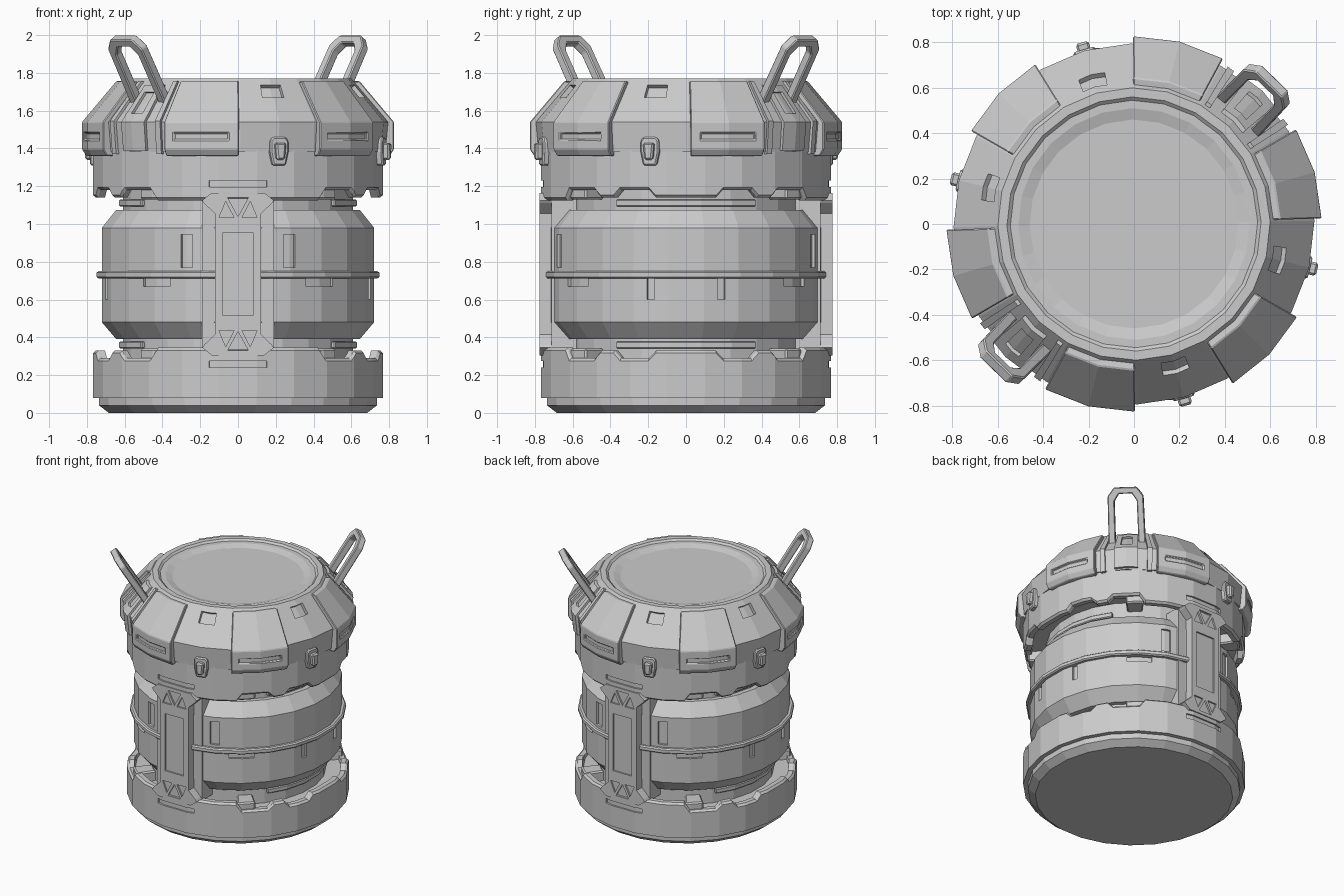
import bpy, bmesh
from math import sin, cos, radians, floor

if "Cube" in bpy.data.objects:
    bpy.data.objects.remove(bpy.data.objects["Cube"])

STEP = 15          # 24-sided model
MID = 1.47         # z + mirrored z of the body halves


def finish(name, bm, flip=False, bevel=0):
    if flip:
        for v in bm.verts:
            v.co.z = MID - v.co.z
    bmesh.ops.remove_doubles(bm, verts=bm.verts, dist=1e-5)
    bmesh.ops.recalc_face_normals(bm, faces=bm.faces)
    me = bpy.data.meshes.new(name)
    bm.to_mesh(me)
    bm.free()
    ob = bpy.data.objects.new(name, me)
    bpy.context.collection.objects.link(ob)
    if bevel:
        m = ob.modifiers.new("bevel", 'BEVEL')
        m.width, m.segments, m.limit_method = bevel, 1, 'ANGLE'
    return ob


def sweep(name, prof, a0=0, a1=360, off=7.5, extra=(), flip=False, bevel=0):
    """Sweep a closed (r, z) profile round the z axis, following the 24-gon facets."""
    full = a1 - a0 == 360
    first = floor((a0 - off) / STEP) * STEP + off
    verts = [first + STEP * i for i in range(26)]
    if full:
        angs = sorted({round(a % 360, 4) for a in list(verts) + list(extra)})
    else:
        angs = [a0] + [a for a in verts if a0 + .1 < a < a1 - .1] + [a1]
    bm = bmesh.new()
    loops = []
    for a in angs:
        p = prof(a) if callable(prof) else prof
        k = cos(radians(STEP / 2)) / cos(radians((a - off) % STEP - STEP / 2))
        c, s = cos(radians(a)) * k, sin(radians(a)) * k
        loops.append([bm.verts.new((r * c, r * s, z)) for r, z in p])
    n = len(loops[0])
    for i in range(len(loops) if full else len(loops) - 1):
        A, B = loops[i], loops[(i + 1) % len(loops)]
        for j in range(n):
            q = (j + 1) % n
            if A[j].co.xy.length < 1e-6 and A[q].co.xy.length < 1e-6:
                continue
            bm.faces.new((A[j], A[q], B[q], B[j]))
    if not full:
        bm.faces.new(loops[0])
        bm.faces.new(loops[-1])
    return finish(name, bm, flip, bevel)


def plate(name, pts, r0, r1, ang, lean=None, flip=False, bevel=0):
    """Extrude a (sideways, up) outline radially at an angle; lean = (r, z, dr, dz) tilts it."""
    c, s = cos(radians(ang)), sin(radians(ang))
    bm = bmesh.new()
    sides = []
    for t in (r0, r1):
        row = []
        for u, w in pts:
            r, z = t, w
            if lean:
                r = lean[0] + lean[2] * w + lean[3] * t
                z = lean[1] + lean[3] * w - lean[2] * t
            row.append(bm.verts.new((r * c - u * s, r * s + u * c, z)))
        sides.append(row)
    A, B = sides
    bm.faces.new(A)
    bm.faces.new(B)
    for i in range(len(A)):
        j = (i + 1) % len(A)
        bm.faces.new((A[i], A[j], B[j], B[i]))
    return finish(name, bm, flip, bevel)


def cut(ob, cutter):
    cutter.hide_render = True
    m = ob.modifiers.new("cut", 'BOOLEAN')
    m.operation, m.solver, m.object = 'DIFFERENCE', 'EXACT', cutter
    bpy.context.view_layer.objects.active = ob
    bpy.ops.object.modifier_apply(modifier=m.name)
    bpy.data.objects.remove(cutter)


def band(r0, r1, z0, z1):
    return [(r0, z0), (r1, z0), (r1, z1), (r0, z1)]


# base and inner drum
sweep("base", [(0, 0), (.69, 0), (.742, .04), (.742, .09), (0, .09)])
body = sweep("drum", [(0, .085), (.615, .085), (.615, .39), (.65, .39), (.727, .48), (.727, .98),
                      (.65, 1.075), (.615, 1.075), (.615, 1.385), (0, 1.385)])
for side in (-90, 90):
    for m in (-1, 1):
        a = side + 22 * m                       # tall windows
        cut(body, sweep("cut", band(.71, .76, .77, .945), a - 2.6, a + 2.6))
        a = side + 37 * m                       # tabs under the waist band
        cut(body, sweep("cut", band(.71, .76, .67, .73), a - 7, a + 7))
        a = side + 75 * m                       # narrow slots
        cut(body, sweep("cut", band(.71, .76, .60, .73), a - 1.6, a + 1.6))
sweep("waist_band", [(.70, .712), (.745, .712), (.755, .72), (.755, .742), (.745, .75), (.70, .75)])

# notched collars, upper one mirrored
EDGE = [(0, .33), (12, .33), (15, .29), (27, .29), (30, .33), (36, .33),
        (39, .29), (53, .29), (56, .345), (90, .345)]


def height(a):
    f = abs((a + 90) % 180 - 90)
    for (p, h), (q, g) in zip(EDGE, EDGE[1:]):
        if p <= f <= q:
            return h + (g - h) * (f - p) / (q - p)


def collar(a):
    t = height(a)
    return [(.60, .08), (.775, .08), (.775, t - .014), (.76, t), (.725, t), (.72, .265), (.60, .265)]


breaks = [b + s * e for e, _ in EDGE for s in (-1, 1) for b in (0, 180)]
for flip, nm in ((False, "lower"), (True, "upper")):
    ring = sweep(nm + "_collar", collar, extra=breaks, flip=flip)
    for side in (-90, 90):
        cut(ring, sweep("cut", band(.763, .80, .24, .275), side - 11.5, side + 11.5, flip=flip))
    for side in (0, 180):
        sweep(nm + "_side_strip", band(.60, .635, .34, .378), side - 36, side + 36, flip=flip, bevel=.006)
        for m in (-1, 1):
            a = side + 50.5 * m
            sweep(nm + "_lug", band(.61, .75, .25, .34), a - 5, a + 5, flip=flip, bevel=.01)

# front and back pillars
half = [(.14, .305), (.19, .345), (.18, .36), (.122, .415)]
right = half + [(u, MID - z) for u, z in reversed(half)]
outline = right + [(-u, z) for u, z in reversed(right)]
for side, nm in ((-90, "front"), (90, "back")):
    plate(nm + "_pillar_backing", [(-.19, .33), (.19, .33), (.19, 1.14), (-.19, 1.14)], .58, .712, side)
    p = plate(nm + "_pillar", outline, .70, .776, side)
    cut(p, plate("cut", [(-.08, .515), (.08, .515), (.08, .955), (-.08, .955)], .764, .80, side))
    for flip in (False, True):
        for tri in ([(-.055, .33), (.055, .33), (0, .43)],
                    [(-.1, .435), (-.022, .435), (-.065, .35)],
                    [(.1, .435), (.022, .435), (.065, .35)]):
            cut(p, plate("cut", tri, .764, .80, side, flip=flip))

# lid with recessed top
lid = sweep("lid", [(0, 1.38), (.78, 1.38), (.795, 1.54), (.60, 1.77), (.56, 1.77), (.545, 1.757),
                    (.51, 1.757), (.46, 1.742), (0, 1.742)], off=1)
for a in (106, 166, 286, 346):
    cut(lid, sweep("cut", [(.666, 1.654), (.723, 1.703), (.668, 1.768), (.611, 1.719)], a - 5, a + 5, off=1))
    # latches
    plate("latch_plate", [(-.035, 1.31), (.035, 1.31), (.05, 1.38), (.05, 1.44), (.035, 1.46),
                          (-.035, 1.46), (-.05, 1.44), (-.05, 1.38)], .75, .80, a, bevel=.008)
    plate("latch_knob", [(-.022, 1.34), (.022, 1.34), (.03, 1.43), (-.03, 1.43)], .78, .832, a, bevel=.01)

# six armour panels
for i in range(6):
    a = 16 + 60 * i
    p = sweep("lid_panel", [(.74, 1.36), (.805, 1.36), (.828, 1.395), (.828, 1.54), (.645, 1.757),
                            (.60, 1.75), (.74, 1.55)], a - 14.3, a + 14.3, off=1)
    cut(p, sweep("cut", band(.815, .86, 1.445, 1.482), a - 10.5, a + 10.5, off=1))
    m = p.modifiers.new("bevel", 'BEVEL')
    m.width, m.segments, m.limit_method = .005, 1, 'ANGLE'

# handles with mounts
loop = [(-.13, 0), (-.125, .395), (-.08, .455), (.08, .455), (.125, .395), (.13, 0),
        (.08, 0), (.078, .36), (.045, .41), (-.045, .41), (-.078, .36), (-.08, 0)]
for a in (46, 226):
    mount = sweep("handle_mount", [(.74, 1.39), (.80, 1.39), (.815, 1.54), (.65, 1.735), (.61, 1.735),
                                   (.74, 1.53)], a - 6, a + 6, off=1)
    cut(mount, sweep("cut", [(.755, 1.575), (.82, 1.60), (.72, 1.72), (.66, 1.69)], a - 3, a + 3, off=1))
    for m in (-1, 1):
        b = a + 12 * m
        sweep("mount_rail", [(.74, 1.37), (.795, 1.37), (.81, 1.545), (.63, 1.757), (.60, 1.75),
                             (.74, 1.54)], b - 1.2, b + 1.2, off=1)
    plate("handle", loop, -.025, .025, a, lean=(.635, 1.60, .527, .85), bevel=.006)
